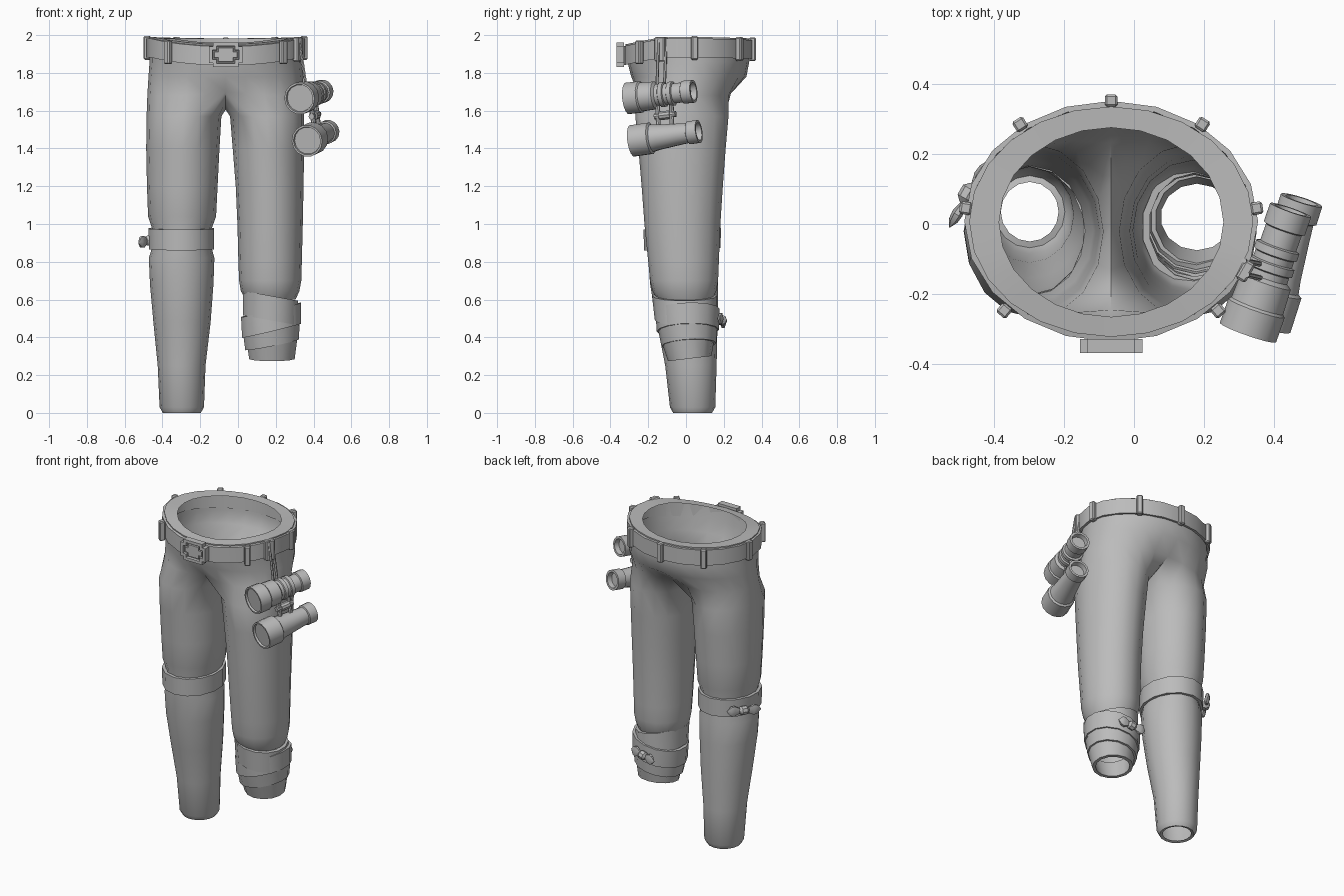
import bpy, bmesh, math
from mathutils import Vector

if "Cube" in bpy.data.objects:
    bpy.data.objects.remove(bpy.data.objects["Cube"])

grey = bpy.data.materials.new("grey")
grey.diffuse_color = (0.5, 0.5, 0.5, 1)
grey.use_nodes = True
grey.node_tree.nodes["Principled BSDF"].inputs["Base Color"].default_value = grey.diffuse_color
CX = -0.065  # body centre line


def finish(name, bm, angle=35):
    bmesh.ops.recalc_face_normals(bm, faces=bm.faces[:])
    me = bpy.data.meshes.new(name)
    bm.to_mesh(me)
    bm.free()
    me.materials.append(grey)
    ob = bpy.data.objects.new(name, me)
    bpy.context.collection.objects.link(ob)
    bpy.ops.object.select_all(action='DESELECT')
    ob.select_set(True)
    bpy.context.view_layer.objects.active = ob
    bpy.ops.object.shade_smooth_by_angle(angle=math.radians(angle))
    return ob


def bridge(bm, a, b):
    n = len(a)
    for i in range(n):
        quad = [a[i], a[(i + 1) % n], b[(i + 1) % n], b[i]]
        bm.faces.new(quad)


def loft(name, rings, close=False, caps=False, angle=35):
    bm = bmesh.new()
    vs = [[bm.verts.new(p) for p in r] for r in rings]
    for a, b in zip(vs, vs[1:] + (vs[:1] if close else [])):
        bridge(bm, a, b)
    if caps:
        bm.faces.new(vs[0])
        bm.faces.new(vs[-1])
    return finish(name, bm, angle)


def ring(x0, x1, y0, y1, z, n=16, grow=0.0):
    """Elliptical ring filling a box; z is a number or a function of x, y."""
    out = []
    for i in range(n):
        a = -math.pi / 2 + 2 * math.pi * i / n
        x = (x0 + x1) / 2 + ((x1 - x0) / 2 + grow) * math.cos(a)
        y = (y0 + y1) / 2 + ((y1 - y0) / 2 + grow) * math.sin(a)
        out.append((x, y, z(x, y) if callable(z) else z))
    return out


def spindle(name, a, b, profile, n=12, flat=1.0, caps=True):
    """Turned shape along a-b; profile is (position 0..1, radius)."""
    a, b = Vector(a), Vector(b)
    d = (b - a).normalized()
    u = d.cross(Vector((0, 0, 1)) if abs(d.z) < 0.9 else Vector((1, 0, 0))).normalized()
    v = u.cross(d)
    rings = []
    for t, r in profile:
        c = a.lerp(b, t)
        rings.append([c + u * r * flat * math.cos(2 * math.pi * i / n)
                      + v * r * math.sin(2 * math.pi * i / n) for i in range(n)])
    return loft(name, rings, caps=caps)


# Trousers: hip rings that split into two legs at the crotch
def belt_top(x, y):
    return 1.99 - 0.28 * max(0, -y - 0.1) ** 1.3 - 0.03 * max(0, y - 0.1)


bm = bmesh.new()
hips = [ring(-0.385, 0.255, -0.265, 0.275, lambda x, y: belt_top(x, y) - 0.005, 24),
        ring(-0.47, 0.34, -0.322, 0.335, belt_top, 24),
        ring(-0.468, 0.338, -0.31, 0.335, 1.86, 24),
        ring(-0.474, 0.344, -0.29, 0.32, 1.78, 24)]
low = []
for i, (x, y, z) in enumerate(ring(-0.48, 0.348, -0.278, 0.262, 1.68, 24)):
    seam = max(0, 1 - abs(x - CX) / 0.22)
    low.append((x, y * (1 - 0.12 * seam), z + 0.02 * seam))
hips.append(low)
hv = [[bm.verts.new(p) for p in r] for r in hips]
for a, b in zip(hv, hv[1:]):
    bridge(bm, a, b)
crotch = [bm.verts.new((CX, y, z)) for y, z in ((0.12, 1.645), (0, 1.605), (-0.13, 1.645))]

right_leg = [(-0.484, -0.088, -0.268, 0.225, 1.57), (-0.486, -0.098, -0.252, 0.21, 1.4),
             (-0.482, -0.108, -0.235, 0.195, 1.2), (-0.476, -0.116, -0.222, 0.182, 1.04),
             (-0.455, -0.14, -0.205, 0.165, 0.975), (-0.455, -0.14, -0.205, 0.165, 0.875),
             (-0.472, -0.125, -0.2, 0.17, 0.82), (-0.466, -0.13, -0.19, 0.17, 0.68),
             (-0.448, -0.145, -0.155, 0.167, 0.48), (-0.425, -0.172, -0.11, 0.162, 0.25),
             (-0.415, -0.18, -0.085, 0.155, 0.03), (-0.398, -0.197, -0.068, 0.138, 0.0),
             (-0.38, -0.215, -0.05, 0.12, 0.005)]
left_leg = [(-0.042, 0.35, -0.268, 0.225, 1.57), (-0.028, 0.35, -0.252, 0.21, 1.4),
            (-0.012, 0.347, -0.235, 0.195, 1.2), (-0.003, 0.343, -0.22, 0.182, 1.0),
            (0.002, 0.338, -0.2, 0.174, 0.8), (0.006, 0.335, -0.19, 0.17, 0.7),
            (0.015, 0.325, -0.178, 0.16, 0.645), (0.04, 0.305, -0.15, 0.14, 0.6)]
for side, boxes in ((1, left_leg), (-1, right_leg)):
    prev = [hv[-1][(side * i) % 24] for i in range(13)] + crotch
    for x0, x1, y0, y1, z in boxes:
        cur = []
        for k in range(16):
            a = math.radians(-135 + 22.5 * k)
            cur.append(bm.verts.new(((x0 + x1) / 2 + side * (x1 - x0) / 2 * math.cos(a),
                                     (y0 + y1) / 2 + (y1 - y0) / 2 * math.sin(a), z)))
        bridge(bm, prev, cur)
        prev = cur
finish("trousers", bm, 50)

# Belt, belt loops and buckle
B = (-0.468, 0.338, -0.32, 0.335)
loft("belt", [ring(*B, lambda x, y: belt_top(x, y) - 0.008, 20, 0.0),
              ring(*B, lambda x, y: belt_top(x, y) - 0.008, 20, 0.016),
              ring(*B, lambda x, y: belt_top(x, y) - 0.108, 20, 0.016),
              ring(*B, lambda x, y: belt_top(x, y) - 0.108, 20, -0.005)], close=True)


def box(name, loc, size, turn=0.0, bevel=0.006):
    bm = bmesh.new()
    bmesh.ops.create_cube(bm, size=1)
    bmesh.ops.scale(bm, vec=size, verts=bm.verts)
    bmesh.ops.bevel(bm, geom=bm.edges[:], offset=bevel, segments=1, affect='EDGES')
    ob = finish(name, bm)
    ob.location = loc
    ob.rotation_euler.z = turn
    return ob


for k, (x, y) in enumerate([(CX, 0.352), (-0.325, 0.284), (0.195, 0.284), (0.35, 0.045),
                            (-0.48, 0.045), (0.24, -0.247), (-0.37, -0.247)]):
    turn = math.atan2(y / 0.34 ** 2, (x - CX) / 0.41 ** 2) + math.pi / 2
    box(f"belt_loop_{k + 1}", (x, y, belt_top(x, y) - 0.058), (0.036, 0.035, 0.125), turn)

bm = bmesh.new()
bmesh.ops.create_cube(bm, size=1)
bmesh.ops.scale(bm, vec=(0.178, 0.04, 0.132), verts=bm.verts)
corners = [e for e in bm.edges if abs(e.verts[0].co.y - e.verts[1].co.y) > 0.01]
bmesh.ops.bevel(bm, geom=corners, offset=0.022, segments=2, affect='EDGES')
face = min(bm.faces, key=lambda f: f.calc_center_median().y)
for width, depth in ((0.026, 0), (0.004, -0.014), (0.008, 0), (0.003, 0.009)):
    bmesh.ops.inset_region(bm, faces=[face], thickness=width, depth=0)
    for v in face.verts:
        v.co.y -= depth
finish("buckle", bm).location = (CX, -0.348, 1.896)


# Cloth bands: knee strap and the wraps on the short leg
def band(name, bounds_top, bounds_low, z0, z1, sx, sy=0.0, thick=0.02):
    cx = (bounds_top[0] + bounds_top[1]) / 2

    def tilt(z):
        return lambda x, y: z + sx * (x - cx) + sy * y
    loft(name, [ring(*bounds_top, tilt(z1), 14, -thick), ring(*bounds_top, tilt(z1), 14),
                ring(*bounds_low, tilt(z0), 14), ring(*bounds_low, tilt(z0), 14, -thick)],
         close=True)


band("knee_strap", (-0.478, -0.122, -0.225, 0.185), (-0.475, -0.122, -0.222, 0.183),
     0.867, 0.977, 0.0, 0.03)
band("wrap_top", (0.022, 0.322, -0.18, 0.165), (0.022, 0.328, -0.165, 0.165), 0.49, 0.62, -0.18)
band("wrap_middle", (0.012, 0.338, -0.162, 0.178), (0.018, 0.338, -0.155, 0.175),
     0.435, 0.545, 0.24, 0.03)
band("wrap_lower", (0.022, 0.332, -0.15, 0.168), (0.035, 0.325, -0.13, 0.16),
     0.36, 0.46, 0.2, 0.06)
band("wrap_end", (0.04, 0.318, -0.132, 0.155), (0.056, 0.303, -0.095, 0.135),
     0.285, 0.4, 0.0, 0.12)


def knot(name, c, along):
    c, d = Vector(c), Vector(along)
    spindle(name, c - d * 0.28, c + d * 0.28,
            [(0, 0.012), (0.25, 0.027), (0.75, 0.027), (1, 0.012)], 8)
    for k, s in enumerate((1, -1)):
        end = c + d * s + Vector((0, 0, -0.012 * s))
        spindle(f"{name}_tail_{k + 1}", c + d * s * 0.15, end,
                [(0, 0.012), (0.5, 0.036), (0.75, 0.03), (1, 0.003)], 6, 0.45)


knot("knee_knot", (-0.472, 0.085, 0.912), (-0.055, -0.095, 0))
knot("wrap_knot", (0.175, 0.19, 0.49), (0.09, -0.012, 0.025))

# Binoculars: two barrels with hollow eyepieces, hinge and strap
upper = ((0.325, -0.31, 1.665), (0.447, 0.04, 1.703))
lower = ((0.365, -0.285, 1.44), (0.478, 0.068, 1.49))
eyepiece = [(0.84, 0.054), (0.85, 0.062), (1, 0.062), (1, 0.048), (0.92, 0.044)]
spindle("upper_barrel", *upper, [(0.03, 0.072), (0, 0.075), (0, 0.085), (0.2, 0.085), (0.22, 0.078),
        (0.42, 0.075), (0.45, 0.06), (0.5, 0.06), (0.51, 0.067), (0.57, 0.067), (0.58, 0.058),
        (0.63, 0.058), (0.64, 0.065), (0.7, 0.065), (0.71, 0.054)] + eyepiece, 14)
spindle("lower_barrel", *lower, [(0.03, 0.072), (0, 0.075), (0, 0.085), (0.28, 0.085), (0.3, 0.074),
        (0.4, 0.068), (0.7, 0.058)] + eyepiece, 14)
pu = [Vector(upper[0]).lerp(Vector(upper[1]), t) for t in (0.45, 0.66)]
pl = [Vector(lower[0]).lerp(Vector(lower[1]), t) for t in (0.4, 0.6)]
mid = [a.lerp(b, 0.5) for a, b in zip(pu, pl)]
axis = mid[1] - mid[0]
spindle("hinge", mid[0] - axis * 0.25, mid[1] + axis * 0.3,
        [(0, 0.016), (0.25, 0.016), (0.25, 0.024), (0.75, 0.024), (0.75, 0.016), (1, 0.016)], 10)
for k in range(2):
    spindle(f"hinge_arm_upper_{k + 1}", pu[k], mid[k], [(0, 0.022), (0.6, 0.012), (1, 0.014)], 8)
    spindle(f"hinge_arm_lower_{k + 1}", pl[k], mid[k], [(0, 0.022), (0.6, 0.012), (1, 0.014)], 8)
for k, y in enumerate((-0.145, -0.105)):
    spindle(f"hanging_strap_{k + 1}", (0.322 - 0.2 * (y + 0.145), y, 1.99),
            (0.365, y - 0.01, 1.70), [(0, 0.008), (1, 0.008)], 6)
box("strap_loop", (0.318, -0.135, 1.925), (0.06, 0.032, 0.13), math.radians(60))
